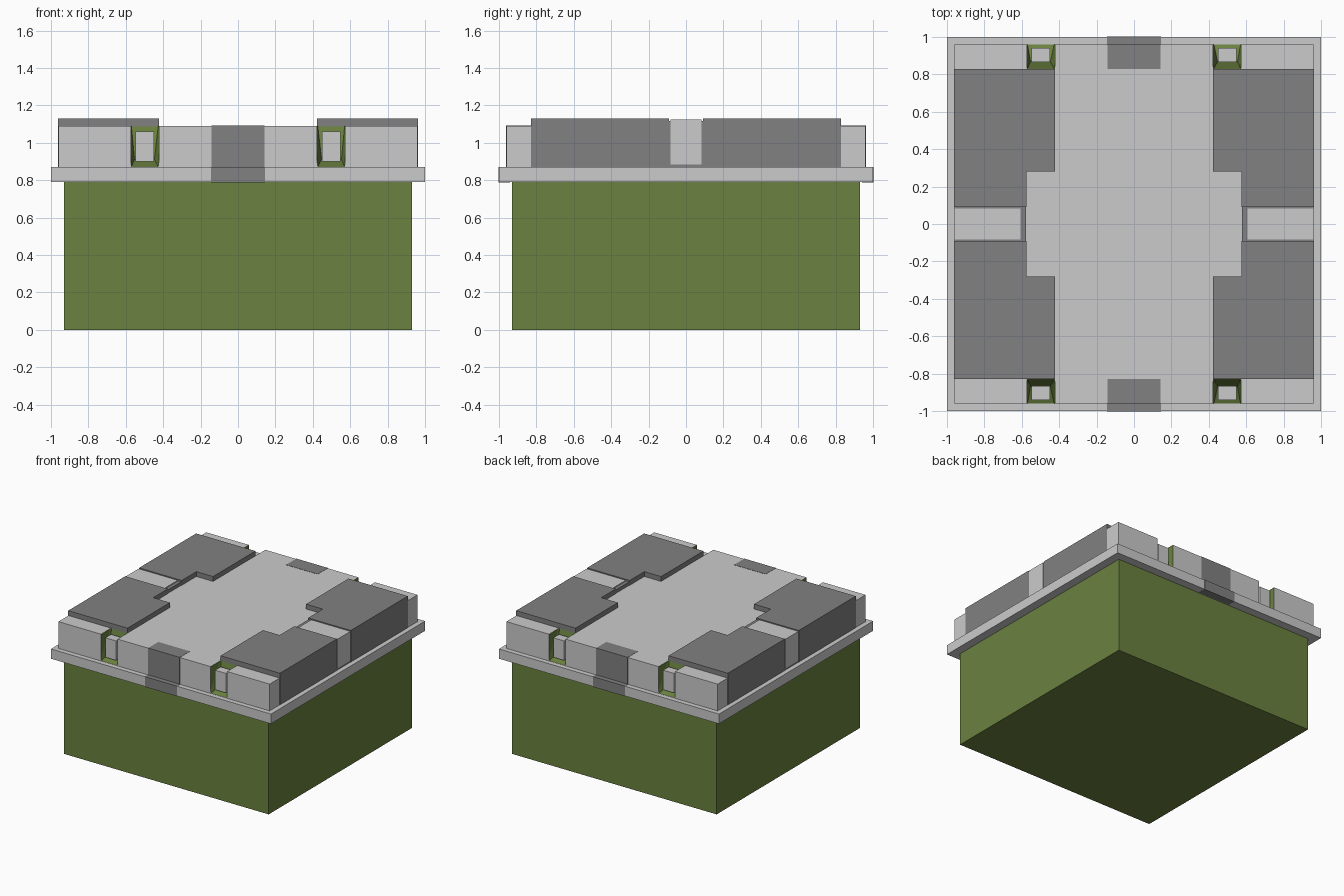
import bpy, bmesh

if "Cube" in bpy.data.objects:
    bpy.data.objects.remove(bpy.data.objects["Cube"])


def material(name, rgb):
    m = bpy.data.materials.new(name)
    m.diffuse_color = (*rgb, 1)
    m.use_nodes = True
    m.node_tree.nodes["Principled BSDF"].inputs["Base Color"].default_value = m.diffuse_color
    return m


GREEN = material("olive", (0.145, 0.22, 0.05))
DARK = material("dark_grey", (0.22, 0.22, 0.22))
LIGHT = material("light_grey", (0.8, 0.8, 0.8))


def finish(name, bm, mat, mirror):
    bmesh.ops.recalc_face_normals(bm, faces=bm.faces)
    me = bpy.data.meshes.new(name)
    bm.to_mesh(me)
    bm.free()
    me.materials.append(mat)
    ob = bpy.data.objects.new(name, me)
    bpy.context.collection.objects.link(ob)
    if mirror:
        mod = ob.modifiers.new("Mirror", 'MIRROR')
        mod.use_axis = ['X' in mirror, 'Y' in mirror, False]
        mod.use_mirror_merge = False
    return ob


def prism(name, outline, z0, z1, mat, mirror=""):
    """Extrude an xy outline from z0 to z1."""
    bm = bmesh.new()
    face = bm.faces.new([bm.verts.new((x, y, z0)) for x, y in outline])
    new = bmesh.ops.extrude_face_region(bm, geom=[face])["geom"]
    verts = [v for v in new if isinstance(v, bmesh.types.BMVert)]
    bmesh.ops.translate(bm, vec=(0, 0, z1 - z0), verts=verts)
    return finish(name, bm, mat, mirror)


def box(name, x0, x1, y0, y1, z0, z1, mat, mirror=""):
    return prism(name, [(x0, y0), (x1, y0), (x1, y1), (x0, y1)], z0, z1, mat, mirror)


# Crate body, rim and lid
box("crate_body", -.93, .93, -.93, .93, 0, .80, GREEN)
box("rim", -1, 1, -1, 1, .79, .87, LIGHT)
lid = box("lid", -.96, .96, -.96, .96, .83, 1.09, LIGHT)

# Tapered green latch recesses cut into the front and back lid edges
bm = bmesh.new()
for outer, inner in ((.423, .447), (.573, .553)):
    for co in ((outer, .98, .863), (outer, .98, 1.12), (outer, .823, 1.12), (inner, .868, .912)):
        bm.verts.new(co)
bmesh.ops.convex_hull(bm, input=bm.verts)
cutter = finish("latch_recess_cutter", bm, GREEN, "XY")
cutter.hide_render = True
cutter.display_type = 'WIRE'
cut = lid.modifiers.new("Latch recesses", 'BOOLEAN')
cut.object = cutter
cut.operation = 'DIFFERENCE'
cut.solver = 'EXACT'
cut.material_mode = 'TRANSFER'

# Latch blocks inside the recesses
box("latch_block", .45, .548, .867, .94, .90, 1.06, LIGHT, "XY")

# Dark side covers: stepped top plate plus skirt down the lid side
prism("side_cover_top", [(.423, .28), (.575, .28), (.575, .09), (.962, .09),
                         (.962, .83), (.423, .83)], 1.085, 1.13, DARK, "XY")
box("side_cover_skirt", .93, .962, .09, .83, .87, 1.10, DARK, "XY")

# Recessed channel across each cover with a light strap in it
box("strap_channel", .578, .9605, -.09, .09, .87, 1.118, DARK, "X")
box("strap", .607, .963, -.084, .084, .885, 1.125, LIGHT, "X")

# Dark bands at the middle of the front and back edges
box("band_upper", -.143, .143, .83, .962, .87, 1.092, DARK, "Y")
box("band_rim", -.145, .145, .94, 1.002, .788, .872, DARK, "Y")
